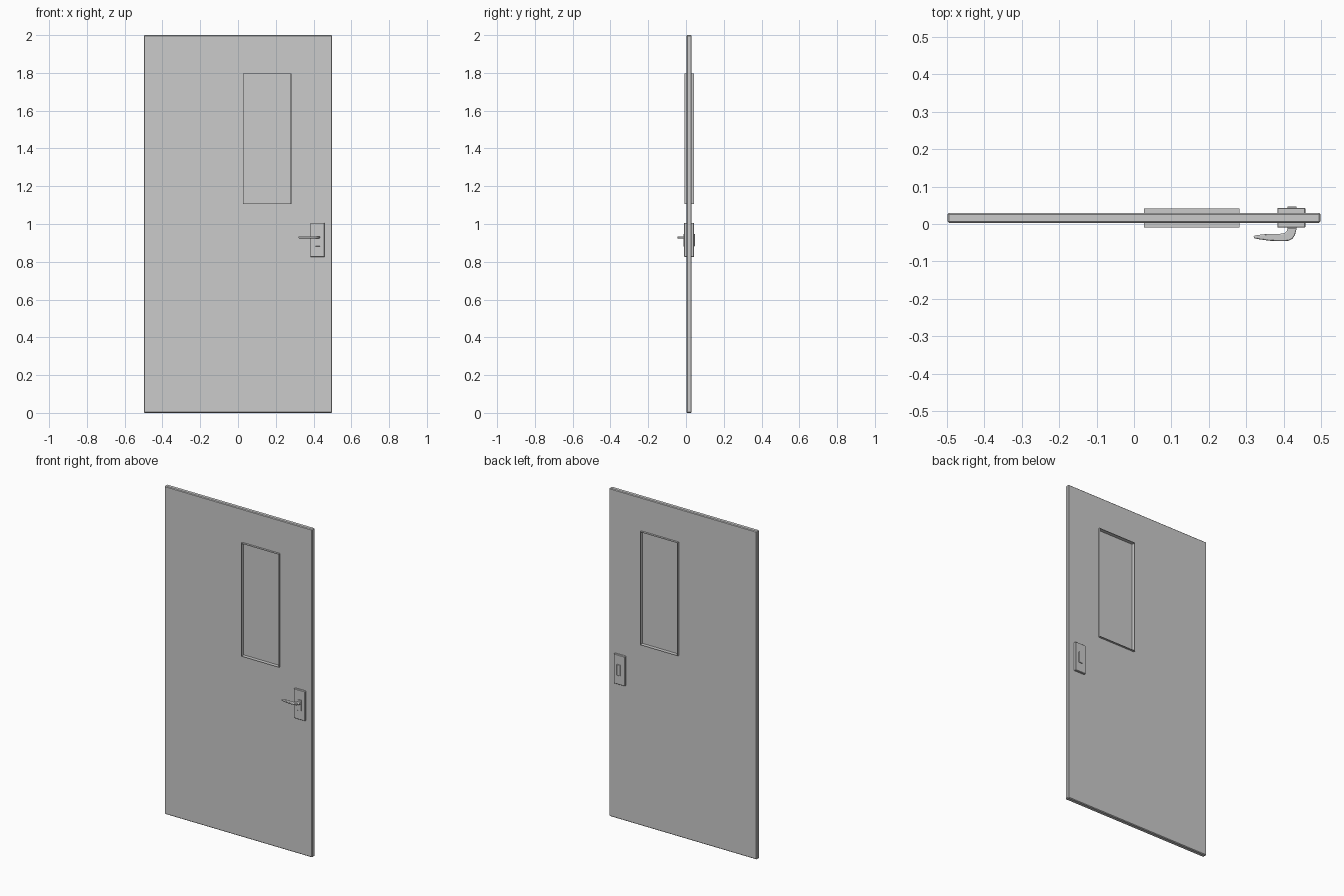
import bpy, bmesh

if "Cube" in bpy.data.objects:
    bpy.data.objects.remove(bpy.data.objects["Cube"])


def box(name, x, y, z, bevel=0.0, segments=1):
    """Box from (min, max) pairs, with optional bevel modifier."""
    bm = bmesh.new()
    bmesh.ops.create_cube(bm, size=1)
    for v in bm.verts:
        v.co = [r[0] if c < 0 else r[1] for r, c in zip((x, y, z), v.co)]
    return finish(bm, name, bevel, segments)


def finish(bm, name, bevel=0.0, segments=1):
    bmesh.ops.recalc_face_normals(bm, faces=bm.faces)
    mesh = bpy.data.meshes.new(name)
    bm.to_mesh(mesh)
    bm.free()
    ob = bpy.data.objects.new(name, mesh)
    bpy.context.collection.objects.link(ob)
    if bevel:
        mod = ob.modifiers.new("bevel", "BEVEL")
        mod.width = bevel
        mod.segments = segments
    return ob


MID = 0.0165                      # middle of the door thickness
WX, WZ = (0.027, 0.282), (1.105, 1.797)
RIM = 0.003

# door leaf with chamfered edges and a window opening
leaf = box("door_leaf", (-0.498, 0.498), (0.003, 0.030), (0, 2), 0.004)
cutter = box("window_cutter", (WX[0] + RIM / 2, WX[1] - RIM / 2), (-0.1, 0.1),
             (WZ[0] + RIM / 2, WZ[1] - RIM / 2))
cutter.hide_render = True
cut = leaf.modifiers.new("window", "BOOLEAN")
cut.operation = "DIFFERENCE"
cut.solver = "EXACT"
cut.object = cutter
bpy.context.view_layer.objects.active = leaf
leaf.select_set(True)
for m in [m.name for m in leaf.modifiers]:
    bpy.ops.object.modifier_apply(modifier=m)
bpy.data.objects.remove(cutter)

# thin window frame standing proud on both sides: extruded rectangular ring
bm = bmesh.new()


def rect(inset, y):
    x0, x1, z0, z1 = WX[0] + inset, WX[1] - inset, WZ[0] + inset, WZ[1] - inset
    return [bm.verts.new((a, y, b)) for a, b in ((x0, z0), (x1, z0), (x1, z1), (x0, z1))]


loops = [rect(i, MID + d) for i, d in
         ((0, -0.0255), (0, 0.0255), (RIM, 0.0255), (RIM, -0.0255))]
for a, b in zip(loops, loops[1:] + loops[:1]):
    for i in range(4):
        j = (i + 1) % 4
        bm.faces.new((a[i], a[j], b[j], b[i]))
finish(bm, "window_frame")

# glass pane
box("window_glass", (WX[0] + 0.001, WX[1] - 0.001), (MID - 0.004, MID + 0.004),
    (WZ[0] + 0.001, WZ[1] - 0.001))

# lock plates and raised lock blocks on both faces
for side, s in (("front", -1), ("back", 1)):
    def span(d0, d1):
        return tuple(sorted((MID + s * d0, MID + s * d1)))
    box(side + "_lock_plate", (0.383, 0.458), span(0.010, 0.0265), (0.826, 1.006), 0.002)
    box(side + "_lock_block", (0.410, 0.435), span(0.020, 0.0305), (0.882, 0.948), 0.001)

# curved lever handle: plan outline extruded in z
outline = [(0.435, -0.008), (0.433, -0.020), (0.430, -0.030), (0.424, -0.039),
           (0.413, -0.045), (0.395, -0.046), (0.365, -0.045), (0.335, -0.041),
           (0.320, -0.038), (0.320, -0.031), (0.350, -0.027), (0.395, -0.026),
           (0.405, -0.023), (0.410, -0.016), (0.410, -0.008)]
bm = bmesh.new()
face = bm.faces.new([bm.verts.new((x, y, 0.924)) for x, y in outline])
top = bmesh.ops.extrude_face_region(bm, geom=[face])["geom"]
bmesh.ops.translate(bm, vec=(0, 0, 0.011),
                    verts=[v for v in top if isinstance(v, bmesh.types.BMVert)])
lever = finish(bm, "lever_handle", 0.003, 2)
bpy.ops.object.select_all(action="DESELECT")
lever.select_set(True)
bpy.context.view_layer.objects.active = lever
bpy.ops.object.shade_smooth_by_angle()
